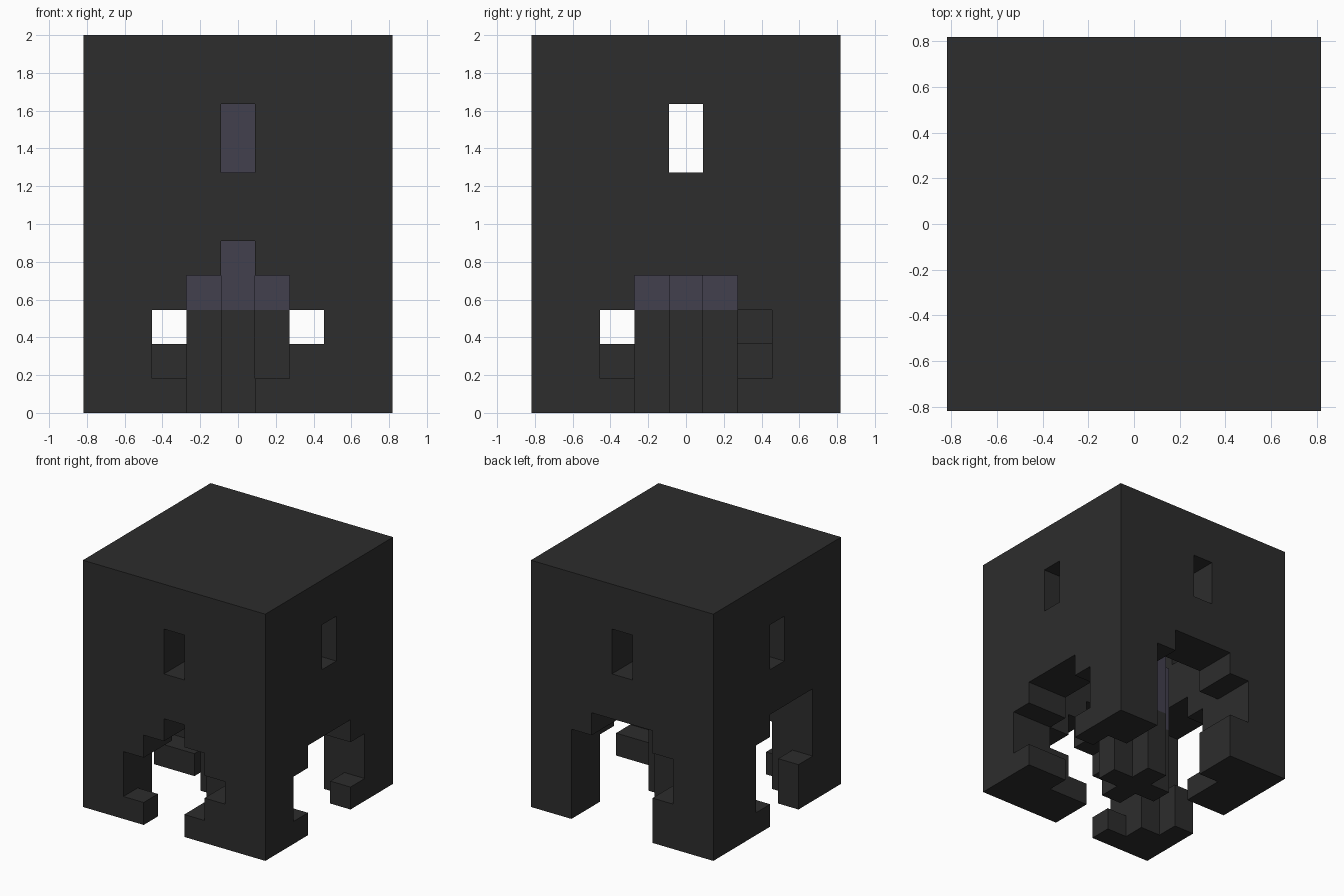
import bpy
import bmesh
from mathutils import Vector

old = bpy.data.objects.get("Cube")
if old:
    bpy.data.objects.remove(old, do_unlink=True)

U = 2 / 11          # one block
W, H = 9, 11        # blocks wide and high


def material(name, color):
    m = bpy.data.materials.new(name)
    m.use_nodes = True
    m.diffuse_color = (*color, 1)
    m.node_tree.nodes["Principled BSDF"].inputs["Base Color"].default_value = (*color, 1)
    return m


charcoal = material("charcoal stone", (0.026, 0.026, 0.026))
purple = material("dusky purple", (0.054, 0.051, 0.076))


def box(x, y, z):
    """Cells in three half-open ranges."""
    return {(i, j, k) for i in range(*x) for j in range(*y) for k in range(*z)}


def build(name, cells, mat):
    """Mesh only the exposed sides of a set of blocks."""
    bm = bmesh.new()
    corners = {}

    def vert(p):
        key = tuple(p)
        if key not in corners:
            corners[key] = bm.verts.new(((p[0] - W / 2) * U, (p[1] - W / 2) * U, p[2] * U))
        return corners[key]

    for cell in sorted(cells):
        for axis in range(3):
            for side in (0, 1):
                near = list(cell)
                near[axis] += 2 * side - 1
                if tuple(near) in cells:
                    continue
                base, a, b = list(cell), [0] * 3, [0] * 3
                base[axis] += side
                a[(axis + 1) % 3] = 1
                b[(axis + 2) % 3] = 1
                if not side:
                    a, b = b, a
                ring = [(0, 0), (1, 0), (1, 1), (0, 1)]
                bm.faces.new([vert([base[n] + s * a[n] + t * b[n] for n in range(3)])
                              for s, t in ring])
    mesh = bpy.data.meshes.new(name)
    bm.to_mesh(mesh)
    bm.free()
    mesh.materials.append(mat)
    ob = bpy.data.objects.new(name, mesh)
    bpy.context.collection.objects.link(ob)
    return ob


# Hollow tower with walls two blocks thick
tower = box((0, W), (0, W), (0, H)) - box((2, 7), (2, 7), (0, 9))

# A high window in the middle of each wall
tower -= box((4, 5), (0, W), (7, 9))
tower -= box((0, W), (4, 5), (7, 9))

# Ragged doorways: first and last open column on each row, from the ground up
front = [(3, 4), (2, 5), (2, 6), (3, 5), (4, 4)]
back = [(3, 6), (3, 6), (2, 6), (2, 6), (3, 5)]
left = [(3, 5), (2, 6), (2, 6), (3, 5)]
right = [(3, 4), (3, 5), (2, 5), (2, 5), (2, 4)]
for rows, along_x, depth in ((front, True, (0, 2)), (back, True, (7, 9)),
                             (left, False, (7, 9)), (right, False, (0, 2))):
    for z, (first, last) in enumerate(rows):
        span = (first, last + 1)
        x, y = (span, depth) if along_x else (depth, span)
        tower -= box(x, y, (z, z + 1))

# Crumbled blocks on the inner side of the walls
tower -= {(2, 1, 0), (7, 6, 0), (1, 2, 0), (1, 2, 1), (1, 6, 1)}
build("tower_walls", tower, charcoal)


# Cross-shaped pillar in the middle of the chamber
def cross(low, high):
    return box((3, 6), (4, 5), (low, high)) | box((4, 5), (3, 6), (low, high))


build("pillar_base", cross(0, 3), charcoal)
build("pillar_core", cross(3, 6), purple)

# Thin panel closing the inner side of the back window
panel = build("window_panel", box((4, 5), (7, 8), (7, 9)), purple)
front_y = min(v.co.y for v in panel.data.vertices)
for v in panel.data.vertices:
    v.co.y = front_y + (v.co.y - front_y) * 0.04
